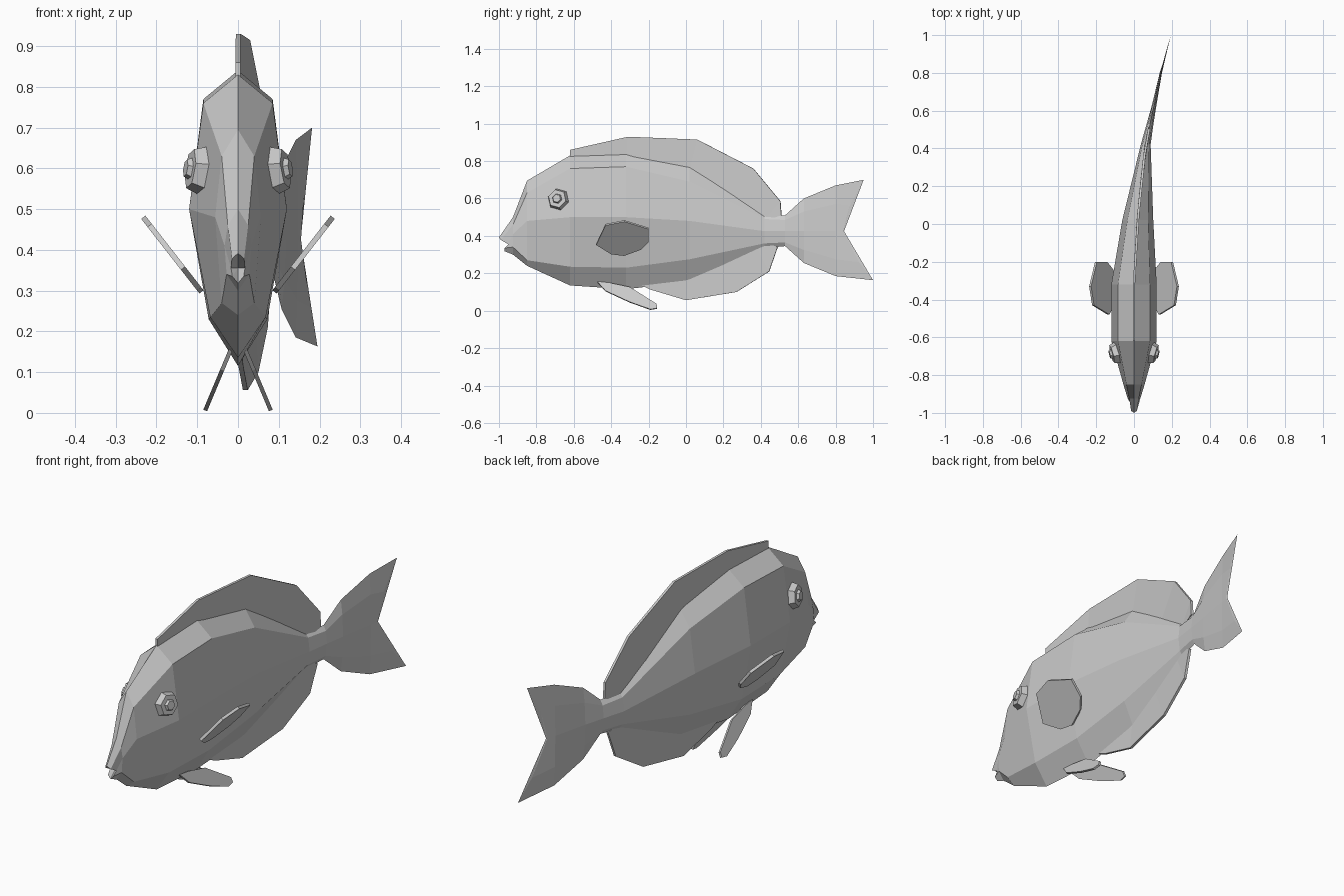
import bpy, bmesh, math
from mathutils import Vector, Matrix

if "Cube" in bpy.data.objects:
    bpy.data.objects.remove(bpy.data.objects["Cube"])


def bend(y):
    # sideways swim curve of the spine
    pts = [(-0.32, 0), (0, .018), (.25, .042), (.42, .062), (.53, .085), (.63, .107), (.8, .142), (1, .195)]
    if y <= pts[0][0]:
        return 0
    for (a, xa), (b, xb) in zip(pts, pts[1:]):
        if y <= b:
            return xa + (xb - xa) * (y - a) / (b - a)
    return pts[-1][1]


def finish(name, bm):
    bmesh.ops.recalc_face_normals(bm, faces=bm.faces)
    me = bpy.data.meshes.new(name)
    bm.to_mesh(me)
    bm.free()
    ob = bpy.data.objects.new(name, me)
    bpy.context.collection.objects.link(ob)
    return ob


def thicken(ob, t):
    m = ob.modifiers.new("thickness", 'SOLIDIFY')
    m.thickness, m.offset = t, 0


def mirror(ob):
    ob.modifiers.new("mirror", 'MIRROR').use_axis = (True, False, False)


# Body and tail: 8-sided rings (y, five heights top to bottom, three half widths)
rings = [
    (-.925, (.50, .46, .41, .34, .30), (.025, .033, .028)),
    (-.85, (.695, .63, .48, .27, .24), (.04, .056, .04)),
    (-.62, (.83, .76, .50, .235, .135), (.085, .12, .068)),
    (-.32, (.84, .77, .50, .23, .115), (.085, .12, .072)),
    (.02, (.775, .69, .48, .275, .155), (.055, .082, .055)),
    (.42, (.51, .49, .425, .36, .335), (.018, .026, .018)),
    (.53, (.51, .485, .425, .365, .345), (.012, .018, .012)),
    (.63, (.60, .53, .425, .325, .255), (.008, .012, .008)),
    (.80, (.67, .57, .425, .275, .185), (.004, .006, .004)),
]
mouth_y, tail_y = (-1, -.99, -.95, -.97, -.97), (.95, .875, .84, .925, 1)
rings.insert(0, (mouth_y, (.392, .378, .355, .335, .318), (.015, .017, .014)))
rings.append((tail_y, (.70, .56, .425, .26, .163), (.002, .002, .002)))

bm = bmesh.new()
loops = []
for y, zs, ws in rings:
    ys = y if isinstance(y, tuple) else (y,) * 5
    ws = (0, *ws, 0)
    order = [(i, 1) for i in range(5)] + [(i, -1) for i in (3, 2, 1)]
    loops.append([bm.verts.new((bend(ys[i]) + s * ws[i], ys[i], zs[i])) for i, s in order])
for a, b in zip(loops, loops[1:]):
    for i in range(8):
        j = (i + 1) % 8
        bm.faces.new((a[i], a[j], b[j], b[i]))
for loop, y in ((loops[0], -.93), (loops[-1], .845)):
    c = bm.verts.new((bend(y), y, .355 if y < 0 else .425))
    for i in range(8):
        bm.faces.new((loop[i], loop[(i + 1) % 8], c))
finish("body", bm)


# Dorsal and anal fins: strips of (base y, base z, edge y, edge z) that follow the bend
def strip_fin(name, cols):
    bm = bmesh.new()
    pairs = [(bm.verts.new((bend(y0), y0, z0)), bm.verts.new((bend(y1), y1, z1)))
             for y0, z0, y1, z1 in cols]
    for a, b in zip(pairs, pairs[1:]):
        bm.faces.new((a[0], b[0], b[1], a[1]))
    thicken(finish(name, bm), .012)


strip_fin("dorsal_fin", [(-.62, .80, -.62, .86), (-.32, .81, -.31, .93), (.02, .75, .06, .915),
                         (.25, .60, .36, .76), (.42, .49, .505, .585), (.44, .485, .51, .51)])
strip_fin("anal_fin", [(-.25, .14, -.19, .113), (.02, .18, 0, .056), (.20, .26, .27, .10),
                       (.38, .34, .445, .21), (.44, .36, .49, .34)])


# Paired fins: flat outlines in side view, leaning outward with height
def paired_fin(name, outline, lean, t):
    bm = bmesh.new()
    bm.faces.new([bm.verts.new((lean(z), y, z)) for y, z in outline])
    ob = finish(name, bm)
    thicken(ob, t)
    mirror(ob)


paired_fin("pectoral_fin", [(-.48, .355), (-.43, .46), (-.33, .48), (-.20, .44), (-.20, .37),
                            (-.24, .33), (-.33, .297), (-.40, .305)],
           lambda z: .092 + (z - .3) * .78, .013)
paired_fin("pelvic_fin", [(-.475, .155), (-.41, .148), (-.30, .125), (-.20, .062), (-.157, .035),
                          (-.155, .012), (-.19, .006), (-.30, .045), (-.43, .105)],
           lambda z: .02 + (.15 - z) * .42, .01)


# Eyes: six-sided tapered discs turned along the cheek
def eye_disc(name, r1, r2, depth, out):
    bm = bmesh.new()
    n = Vector((.95, -.25, .14)).normalized()
    rot = n.to_track_quat('Z', 'Y').to_matrix().to_4x4()
    pos = Vector((.102, -.685, .597)) + n * out
    bmesh.ops.create_cone(bm, cap_ends=True, segments=6, radius1=r1, radius2=r2, depth=depth,
                          matrix=Matrix.Translation(pos) @ rot @ Matrix.Rotation(math.radians(15), 4, 'Z'))
    mirror(finish(name, bm))


eye_disc("eye", .061, .05, .032, 0)
eye_disc("pupil", .031, .022, .02, .018)
